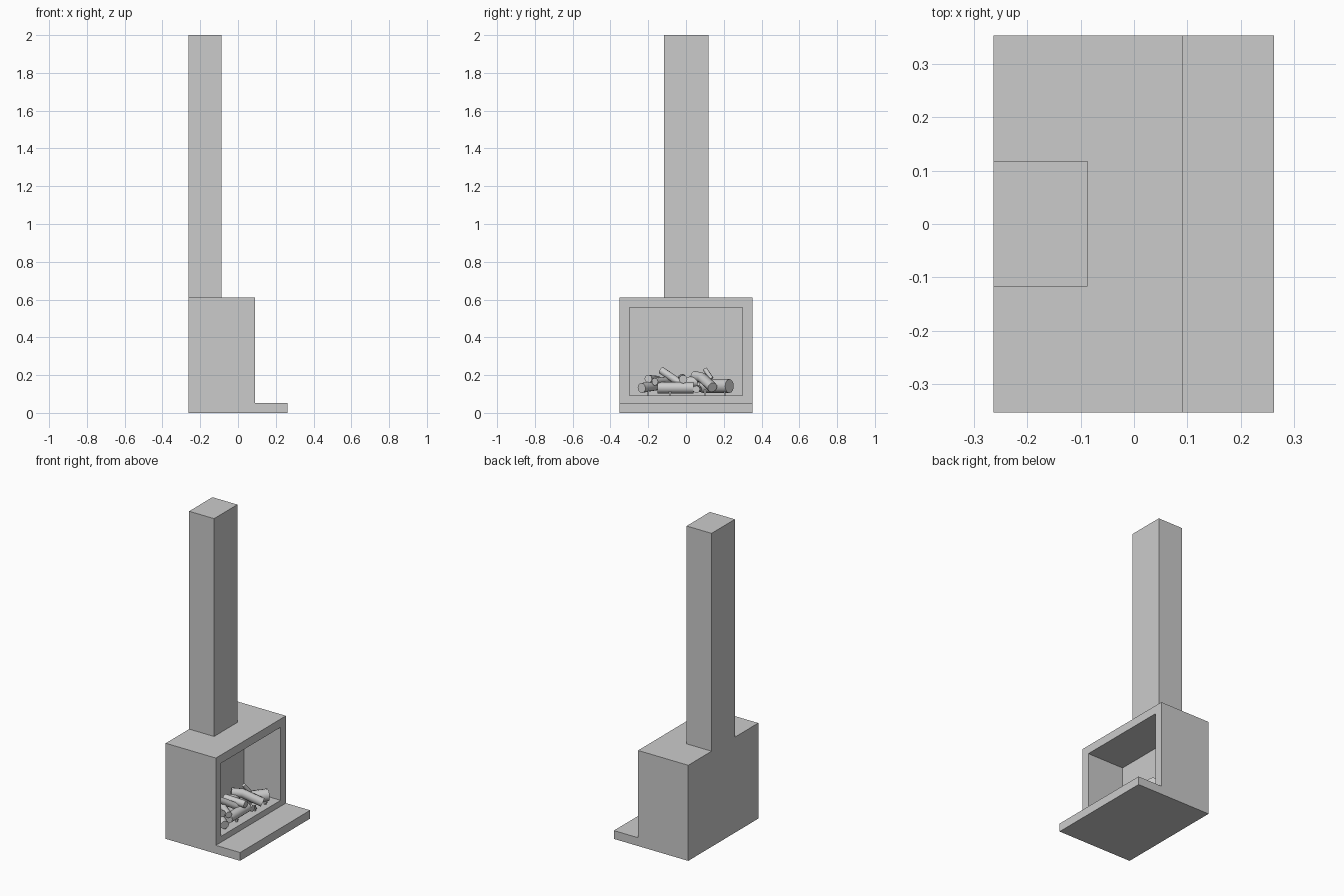
import bpy, bmesh
from math import radians

if "Cube" in bpy.data.objects:
    bpy.data.objects.remove(bpy.data.objects["Cube"])

BACK, FACE, HEARTH = -0.263, 0.091, 0.262
HALF, SLAB, TOP = 0.353, 0.053, 0.61


def finish(bm, name):
    bmesh.ops.recalc_face_normals(bm, faces=bm.faces)
    me = bpy.data.meshes.new(name)
    bm.to_mesh(me)
    bm.free()
    ob = bpy.data.objects.new(name, me)
    bpy.context.collection.objects.link(ob)
    return ob


def box(name, lo, hi):
    bm = bmesh.new()
    for v in bmesh.ops.create_cube(bm, size=1)["verts"]:
        v.co = [lo[i] if v.co[i] < 0 else hi[i] for i in range(3)]
    return finish(bm, name)


def log(name, points, radius, sides=4):
    # round tube through a few points, with flat ends
    cu = bpy.data.curves.new(name, 'CURVE')
    cu.dimensions = '3D'
    cu.bevel_depth = radius
    cu.bevel_resolution = sides
    cu.use_fill_caps = True
    sp = cu.splines.new('POLY')
    sp.points.add(len(points) - 1)
    for p, co in zip(sp.points, points):
        p.co = (*co, 1)
    ob = bpy.data.objects.new(name, cu)
    bpy.context.collection.objects.link(ob)
    bpy.ops.object.select_all(action='DESELECT')
    ob.select_set(True)
    bpy.context.view_layer.objects.active = ob
    bpy.ops.object.convert(target='MESH')
    bpy.ops.object.shade_smooth_by_angle(angle=radians(40))


# firebox and hearth: L profile extruded across the width
bm = bmesh.new()
profile = [(BACK, 0), (HEARTH, 0), (HEARTH, SLAB), (FACE, SLAB), (FACE, TOP), (BACK, TOP)]
side = bm.faces.new([bm.verts.new((x, -HALF, z)) for x, z in profile])
new = bmesh.ops.extrude_face_region(bm, geom=[side])["geom"]
for v in new:
    if isinstance(v, bmesh.types.BMVert):
        v.co.y = HALF
bmesh.ops.recalc_face_normals(bm, faces=bm.faces)

# recessed fire opening
front = next(f for f in bm.faces if all(abs(v.co.x - FACE) < 1e-4 for v in f.verts))
bmesh.ops.inset_individual(bm, faces=[front], thickness=0.03)
for v in front.verts:
    v.co.y = 0.30 if v.co.y > 0 else -0.30
    v.co.z = 0.557 if v.co.z > 0.3 else 0.091
new = bmesh.ops.extrude_face_region(bm, geom=[front])["geom"]
for v in new:
    if isinstance(v, bmesh.types.BMVert):
        v.co.x = -0.166
if front.is_valid:
    bmesh.ops.delete(bm, geom=[front], context='FACES_ONLY')
finish(bm, "firebox_and_hearth")

# chimney
box("chimney", (BACK, -0.117, TOP), (-0.087, 0.118, 2.0))

# grate: bars running front to back on small feet
for i, y in enumerate((-0.2, -0.085, 0.1, 0.205)):
    box(f"grate_bar_{i}", (-0.12, y - 0.005, 0.103), (0.06, y + 0.005, 0.112))
    for j, x in enumerate((-0.11, 0.05)):
        box(f"grate_foot_{i}_{j}", (x - 0.005, y - 0.005, 0.091), (x + 0.005, y + 0.005, 0.125))

# stacked logs: points along each log, then radius
logs = [
    ([(-0.06, 0.09, 0.142), (0.05, 0.23, 0.142)], 0.037),
    ([(-0.08, 0.045, 0.195), (-0.03, 0.085, 0.187), (0.075, 0.14, 0.135)], 0.027),
    ([(0.035, -0.15, 0.133), (0.035, 0.04, 0.133)], 0.03),
    ([(-0.05, -0.13, 0.225), (0.02, -0.02, 0.15)], 0.02),
    ([(-0.03, 0.1, 0.232), (-0.01, 0.135, 0.18)], 0.012),
    ([(0.07, -0.235, 0.132), (-0.07, -0.13, 0.15)], 0.026),
    ([(0.03, -0.2, 0.18), (-0.09, -0.15, 0.175)], 0.021),
    ([(-0.06, -0.2, 0.155), (-0.06, 0.06, 0.165)], 0.028),
    ([(0.065, -0.015, 0.178), (-0.08, -0.02, 0.185)], 0.022),
    ([(0.065, 0.055, 0.125), (-0.09, 0.07, 0.13)], 0.019),
    ([(0.05, -0.165, 0.165), (-0.08, -0.07, 0.175)], 0.02),
    ([(-0.1, -0.1, 0.135), (-0.1, 0.17, 0.135)], 0.025),
]
for i, (pts, r) in enumerate(logs):
    log(f"log_{i}", pts, r)
